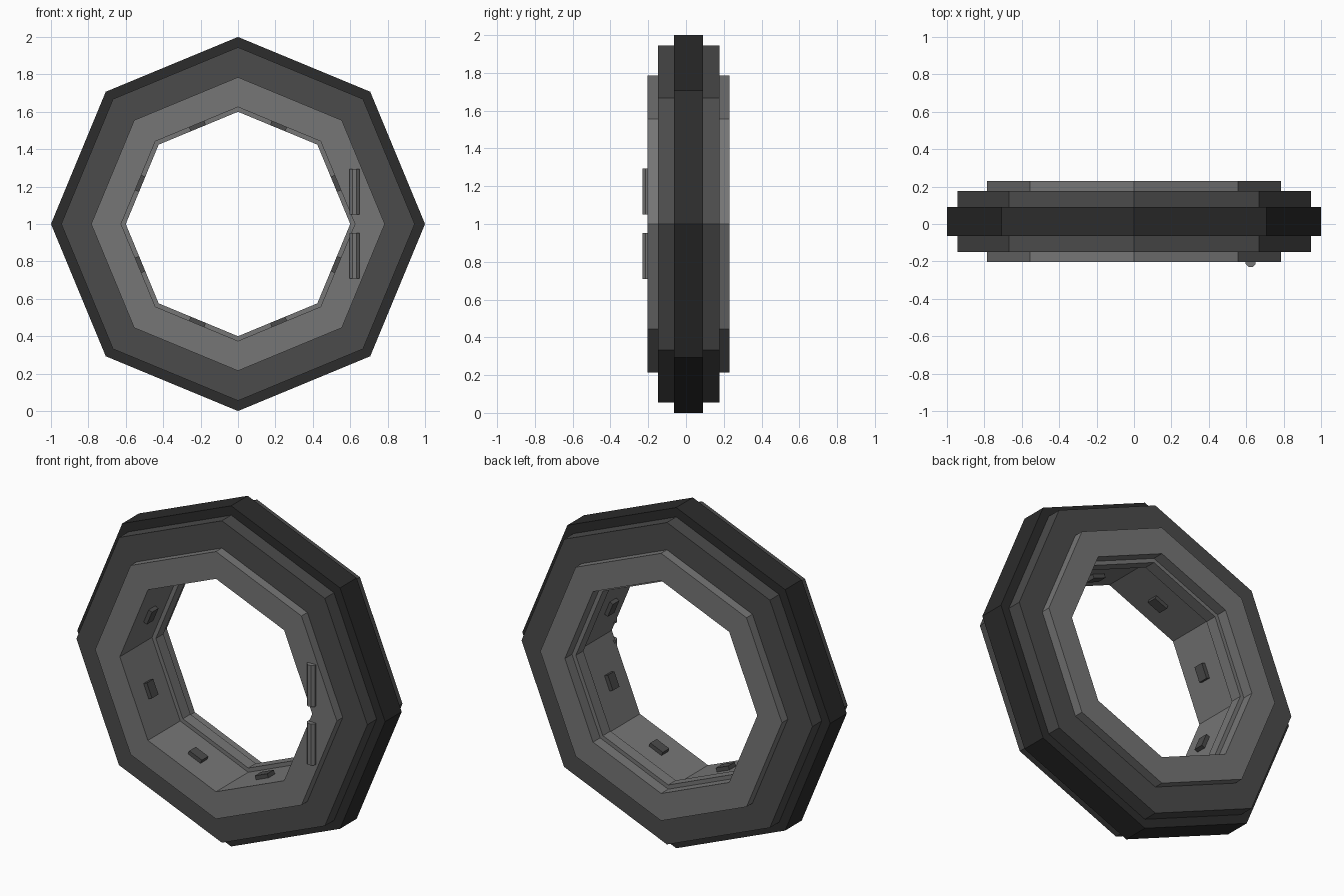
import bpy, bmesh, math
from mathutils import Matrix, Vector

if "Cube" in bpy.data.objects:
    bpy.data.objects.remove(bpy.data.objects["Cube"])

CY, CZ = 0.0135, 1.0   # ring centre


def material(name, v):
    m = bpy.data.materials.new(name)
    m.diffuse_color = (v, v, v, 1)
    m.use_nodes = True
    m.node_tree.nodes["Principled BSDF"].inputs["Base Color"].default_value = m.diffuse_color
    return m


dark = material("dark_grey", 0.025)
mid = material("mid_grey", 0.07)
light = material("light_grey", 0.18)


def finish(bm, name, mat):
    bmesh.ops.recalc_face_normals(bm, faces=bm.faces[:])
    me = bpy.data.meshes.new(name)
    bm.to_mesh(me)
    bm.free()
    me.materials.append(mat)
    ob = bpy.data.objects.new(name, me)
    bpy.context.collection.objects.link(ob)
    return ob


def octagon_ring(name, profile, mat):
    """Sweep a closed (radius, y) profile round the y axis in 8 flat sides."""
    bm = bmesh.new()
    rows = []
    for i in range(8):
        a = math.radians(45 * i)
        rows.append([bm.verts.new((r * math.cos(a), y, CZ + r * math.sin(a)))
                     for r, y in profile])
    n = len(profile)
    for i in range(8):
        p, q = rows[i], rows[(i + 1) % 8]
        for k in range(n):
            bm.faces.new((p[k], p[(k + 1) % n], q[(k + 1) % n], q[k]))
    return finish(bm, name, mat)


def tube(r_in, r_out, half):
    return [(r_in, CY - half), (r_out, CY - half), (r_out, CY + half), (r_in, CY + half)]


# Three stepped rings, narrowest outside
octagon_ring("outer_band", tube(0.945, 1.0, 0.077), dark)
octagon_ring("middle_ring", tube(0.785, 0.945, 0.163), mid)
# Inner ring with a small raised lip near the back of its bore
lip = [(0.625, 0.165), (0.60, 0.165), (0.60, 0.095), (0.625, 0.095)]
octagon_ring("inner_ring", tube(0.625, 0.785, 0.2175) + lip, light)

# One small block at the middle of each inner facet
apothem = 0.625 * math.cos(math.pi / 8)
for i in range(8):
    a = math.radians(22.5 + 45 * i)
    radial = Vector((math.cos(a), 0, math.sin(a)))
    bm = bmesh.new()
    bmesh.ops.create_cube(bm, size=1)
    bmesh.ops.transform(bm, verts=bm.verts[:], matrix=(
        Matrix.Translation(Vector((0, -0.06, CZ)) + radial * (apothem - 0.011))
        @ Matrix.Rotation(-a, 4, 'Y') @ Matrix.Diagonal((0.024, 0.06, 0.088, 1))))
    finish(bm, f"inner_block_{i + 1}", mid)

# Two hinge bars half sunk in the front face
for name, z in (("upper_hinge_bar", 1.173), ("lower_hinge_bar", 0.83)):
    bm = bmesh.new()
    bmesh.ops.create_cone(bm, cap_ends=True, segments=8, radius1=0.028,
                          radius2=0.028, depth=0.243)
    bmesh.ops.transform(bm, verts=bm.verts[:], matrix=(
        Matrix.Translation((0.623, -0.204, z)) @ Matrix.Rotation(math.pi / 8, 4, 'Z')))
    finish(bm, name, light)
